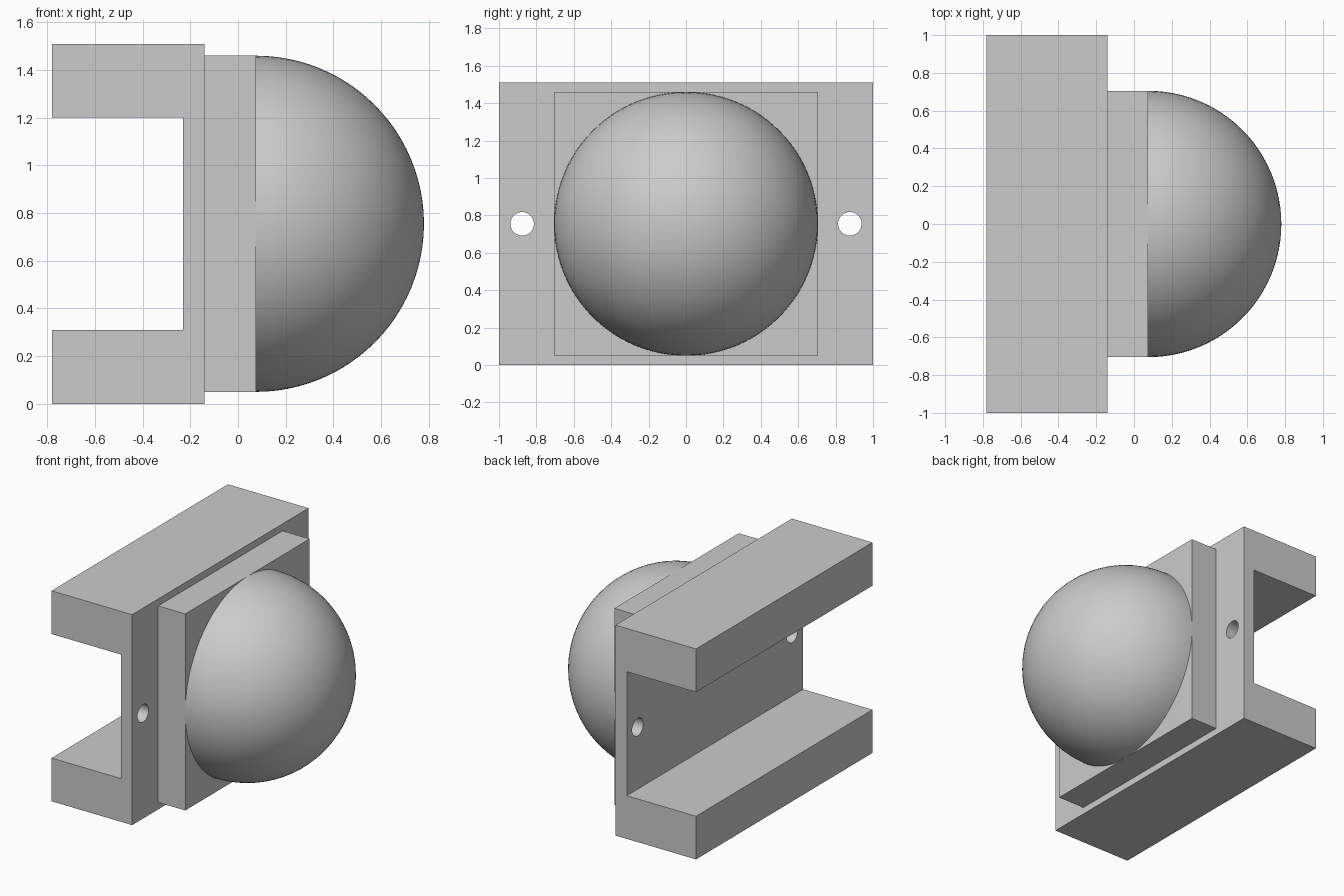
import bpy, bmesh
from math import pi
from mathutils import Matrix, Vector

if "Cube" in bpy.data.objects:
    bpy.data.objects.remove(bpy.data.objects["Cube"], do_unlink=True)

MID_Z = 0.755          # height of the dome and bolt hole axes
RADIUS = 0.705         # dome radius, also half the pad width
PAD_FACE = 0.075       # x of the pad's outer face

grey = bpy.data.materials.new("plain grey")
grey.use_nodes = True
colour = (0.6, 0.6, 0.6, 1)
grey.diffuse_color = colour
grey.node_tree.nodes["Principled BSDF"].inputs["Base Color"].default_value = colour


def make_object(name, bm):
    bmesh.ops.recalc_face_normals(bm, faces=bm.faces[:])
    mesh = bpy.data.meshes.new(name)
    bm.to_mesh(mesh)
    bm.free()
    mesh.materials.append(grey)
    obj = bpy.data.objects.new(name, mesh)
    bpy.context.collection.objects.link(obj)
    return obj


def activate(obj):
    bpy.ops.object.select_all(action='DESELECT')
    obj.select_set(True)
    bpy.context.view_layer.objects.active = obj


# Channel bracket: C profile extruded along y
profile = [(-0.78, 0), (-0.14, 0), (-0.14, 1.51), (-0.78, 1.51),
           (-0.78, 1.2), (-0.23, 1.2), (-0.23, 0.31), (-0.78, 0.31)]
bm = bmesh.new()
face = bm.faces.new([bm.verts.new((x, -1, z)) for x, z in profile])
swept = bmesh.ops.extrude_face_region(bm, geom=[face])["geom"]
bmesh.ops.translate(bm, vec=(0, 2, 0),
                    verts=[g for g in swept if isinstance(g, bmesh.types.BMVert)])
bracket = make_object("channel_bracket", bm)

# Bolt holes through the web, one at each end
bm = bmesh.new()
for y in (-0.876, 0.876):
    place = Matrix.Translation((-0.185, y, MID_Z)) @ Matrix.Rotation(pi / 2, 4, 'Y')
    bmesh.ops.create_cone(bm, cap_ends=True, segments=32, radius1=0.063,
                          radius2=0.063, depth=0.3, matrix=place)
cutter = make_object("bolt_hole_cutter", bm)
cutter.hide_render = True
cut = bracket.modifiers.new("bolt holes", 'BOOLEAN')
cut.object = cutter
cut.operation = 'DIFFERENCE'
cut.solver = 'EXACT'
activate(bracket)
bpy.ops.object.modifier_apply(modifier=cut.name)
bpy.data.objects.remove(cutter, do_unlink=True)
bpy.ops.object.shade_smooth_by_angle()

# Square pad, seated slightly into the web
back = -0.16
bm = bmesh.new()
bmesh.ops.create_cube(bm, size=1, matrix=(
    Matrix.Translation(((PAD_FACE + back) / 2, 0, MID_Z))
    @ Matrix.Diagonal((PAD_FACE - back, 2 * RADIUS, 2 * RADIUS, 1))))
make_object("square_pad", bm)

# Dome: half a sphere with its pole along x
bm = bmesh.new()
bmesh.ops.create_uvsphere(bm, u_segments=96, v_segments=48, radius=RADIUS, matrix=(
    Matrix.Translation((PAD_FACE, 0, MID_Z)) @ Matrix.Rotation(pi / 2, 4, 'Y')))
bmesh.ops.bisect_plane(bm, geom=bm.verts[:] + bm.edges[:] + bm.faces[:], dist=1e-4,
                       plane_co=Vector((PAD_FACE, 0, MID_Z)),
                       plane_no=Vector((1, 0, 0)), clear_inner=True)
dome = make_object("dome", bm)
activate(dome)
bpy.ops.object.shade_smooth_by_angle()
